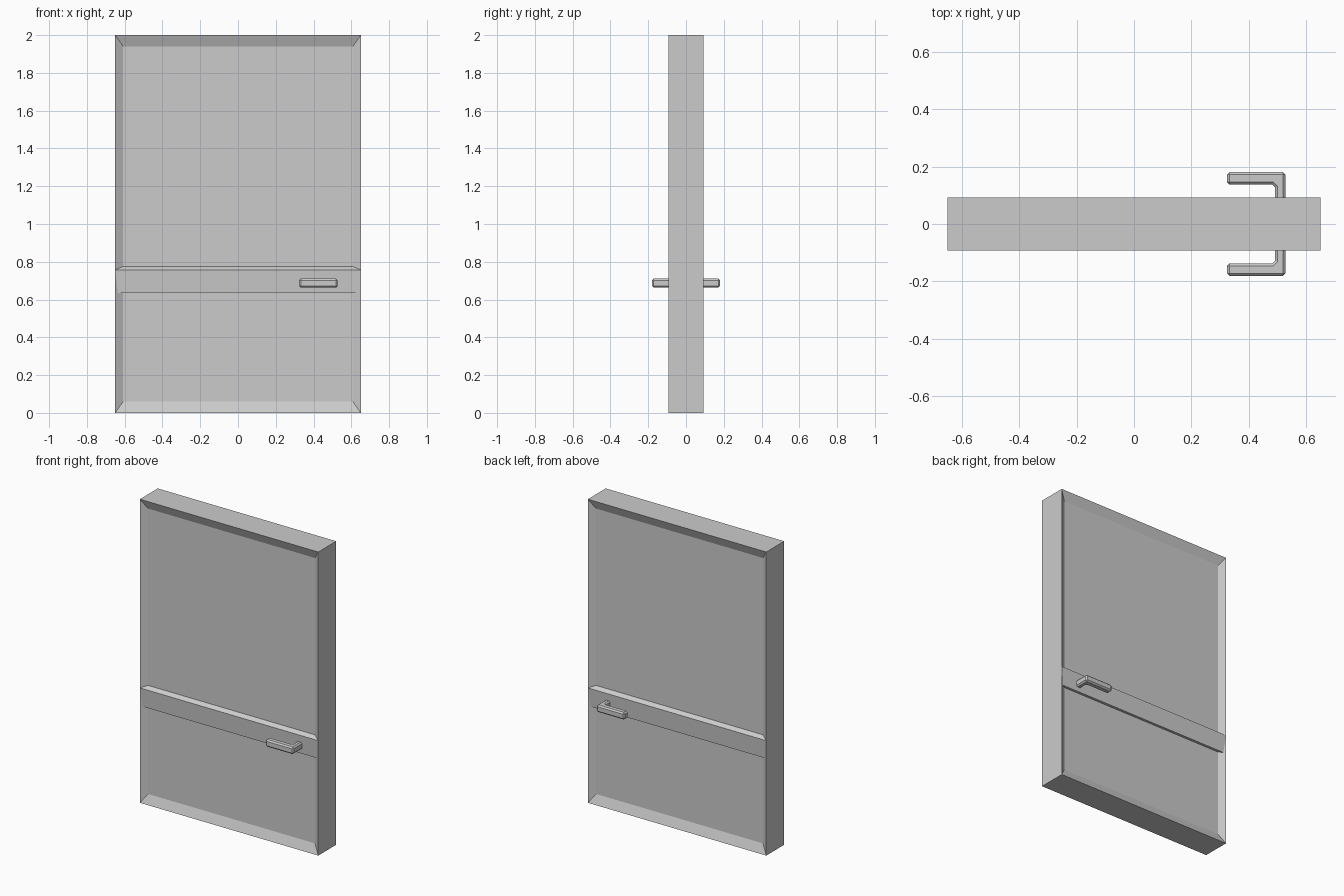
import bpy, bmesh

if "Cube" in bpy.data.objects:
    bpy.data.objects.remove(bpy.data.objects["Cube"])

HALF_W, HALF_D, HEIGHT = 0.65, 0.093, 2.0
IN_X, IN_Z, RECESS = 0.042, 0.06, 0.025


def loft(name, rings):
    """Skin a list of equal-length point rings and cap both ends."""
    bm = bmesh.new()
    loops = [[bm.verts.new(p) for p in ring] for ring in rings]
    n = len(loops[0])
    for a, b in zip(loops, loops[1:]):
        for i in range(n):
            j = (i + 1) % n
            bm.faces.new((a[i], a[j], b[j], b[i]))
    bm.faces.new(loops[0])
    bm.faces.new(loops[-1])
    bmesh.ops.recalc_face_normals(bm, faces=bm.faces)
    mesh = bpy.data.meshes.new(name)
    bm.to_mesh(mesh)
    bm.free()
    obj = bpy.data.objects.new(name, mesh)
    bpy.context.collection.objects.link(obj)
    return obj


def rect(y, dx, dz):
    x = HALF_W - dx
    return [(-x, y, dz), (x, y, dz), (x, y, HEIGHT - dz), (-x, y, HEIGHT - dz)]


# Door slab with a sloped-edge recess on both faces
inner = HALF_D - RECESS
slab = loft("door_slab", [rect(-inner, IN_X, IN_Z), rect(-HALF_D, 0, 0),
                          rect(HALF_D, 0, 0), rect(inner, IN_X, IN_Z)])

# Cross rail profile (depth below the door face, z); ends follow the recess slope
RAIL = [(0, 0.757), (RECESS, 0.775), (RECESS, 0.635), (0.008, 0.635)]
# Lever handle outline in plan (x, y), stem running into the door
LEVER = [(0.324, 0.181), (0.528, 0.181), (0.528, 0.06), (0.492, 0.06),
         (0.492, 0.127), (0.482, 0.137), (0.324, 0.137)]

for side, s in (("front", -1), ("back", 1)):
    ends = [[(e * (HALF_W - IN_X * d / RECESS), s * (HALF_D - d), z)
             for d, z in RAIL] for e in (-1, 1)]
    loft(f"{side}_cross_rail", ends)

    handle = loft(f"{side}_handle",
                  [[(x, s * y, z) for x, y in LEVER] for z in (0.664, 0.711)])
    bev = handle.modifiers.new("chamfer", 'BEVEL')
    bev.width, bev.segments = 0.009, 1
    bev.limit_method = 'ANGLE'
    bev.angle_limit = 1.0
